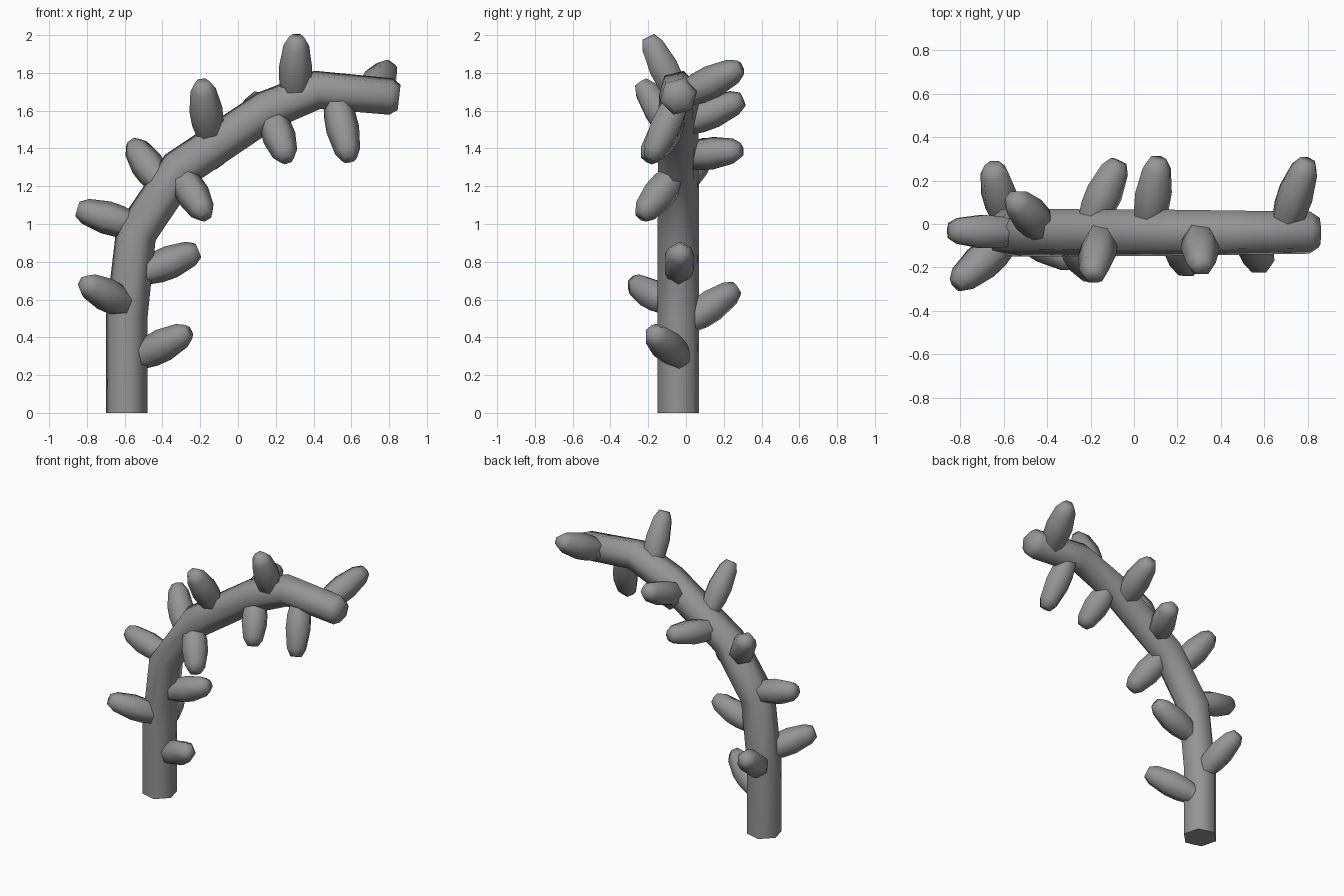
import bpy, bmesh, math
from mathutils import Vector

cube = bpy.data.objects.get("Cube")
if cube:
    bpy.data.objects.remove(cube, do_unlink=True)

grey = bpy.data.materials.new("bark grey")
grey.use_nodes = True
colour = (0.3, 0.3, 0.3, 1)
grey.diffuse_color = colour
grey.node_tree.nodes["Principled BSDF"].inputs["Base Color"].default_value = colour

SIDES = 6


def tube(name, points, radii, turn):
    """Closed six-sided tube with mitred rings along a path."""
    pts = [Vector(p) for p in points]
    bm = bmesh.new()
    rings = []
    for i, (p, r) in enumerate(zip(pts, radii)):
        before = (p - pts[i - 1]).normalized() if i else Vector()
        after = (pts[i + 1] - p).normalized() if i + 1 < len(pts) else Vector()
        along = (before + after).normalized()
        u = Vector((0, 1, 0)).cross(along).normalized()
        v = along.cross(u)
        ring = []
        for k in range(SIDES):
            a = math.tau * k / SIDES + turn
            ring.append(bm.verts.new(p + r * (math.cos(a) * u + math.sin(a) * v)))
        rings.append(ring)
    for low, high in zip(rings, rings[1:]):
        for k in range(SIDES):
            n = (k + 1) % SIDES
            bm.faces.new((low[k], low[n], high[n], high[k]))
    bm.faces.new(rings[0][::-1])
    bm.faces.new(rings[-1])
    bmesh.ops.recalc_face_normals(bm, faces=bm.faces)
    mesh = bpy.data.meshes.new(name)
    bm.to_mesh(mesh)
    bm.free()
    mesh.materials.append(grey)
    obj = bpy.data.objects.new(name, mesh)
    bpy.context.collection.objects.link(obj)
    bpy.ops.object.select_all(action='DESELECT')
    obj.select_set(True)
    bpy.context.view_layer.objects.active = obj
    bpy.ops.object.shade_smooth_by_angle(angle=math.radians(65))


# Arching stem with a blunt, chamfered end
path = [(-.59, 0), (-.59, .5), (-.54, .95), (-.31, 1.29), (.15, 1.6),
        (.42, 1.71), (.81, 1.675), (.853, 1.67)]
tube("stem", [(x, -.04, z) for x, z in path],
     [.114, .114, .114, .112, .11, .106, .1, .07], math.radians(-15))

# Stubby buds, each from its root inside the stem to its tip
buds = [
    ((-.53, -.03, .29), (-.26, -.18, .43)),
    ((-.59, -.08, .57), (-.82, -.28, .69)),
    ((-.59, .01, .48), (-.65, .27, .66)),
    ((-.50, -.04, .74), (-.21, -.03, .86)),
    ((-.55, -.04, .99), (-.85, -.03, 1.08)),
    ((-.41, -.03, 1.21), (-.56, .12, 1.43)),
    ((-.30, -.06, 1.26), (-.17, -.24, 1.04)),
    ((-.15, -.05, 1.46), (-.19, -.24, 1.75)),
    ((-.20, .0, 1.36), (-.07, .29, 1.39)),
    ((.07, -.01, 1.53), (.11, .3, 1.66)),
    ((.18, -.05, 1.57), (.26, -.21, 1.34)),
    ((.30, -.04, 1.67), (.31, -.2, 1.99)),
    ((.52, -.04, 1.66), (.59, -.19, 1.34)),
    ((.69, -.01, 1.68), (.80, .29, 1.83)),
]
profile = [(0, .065), (.25, .084), (.5, .088), (.86, .068), (1, .04)]
for number, (root, tip) in enumerate(buds, 1):
    a, b = Vector(root), Vector(tip)
    tube(f"bud_{number}", [a.lerp(b, t) for t, r in profile],
         [r for t, r in profile], 0)
